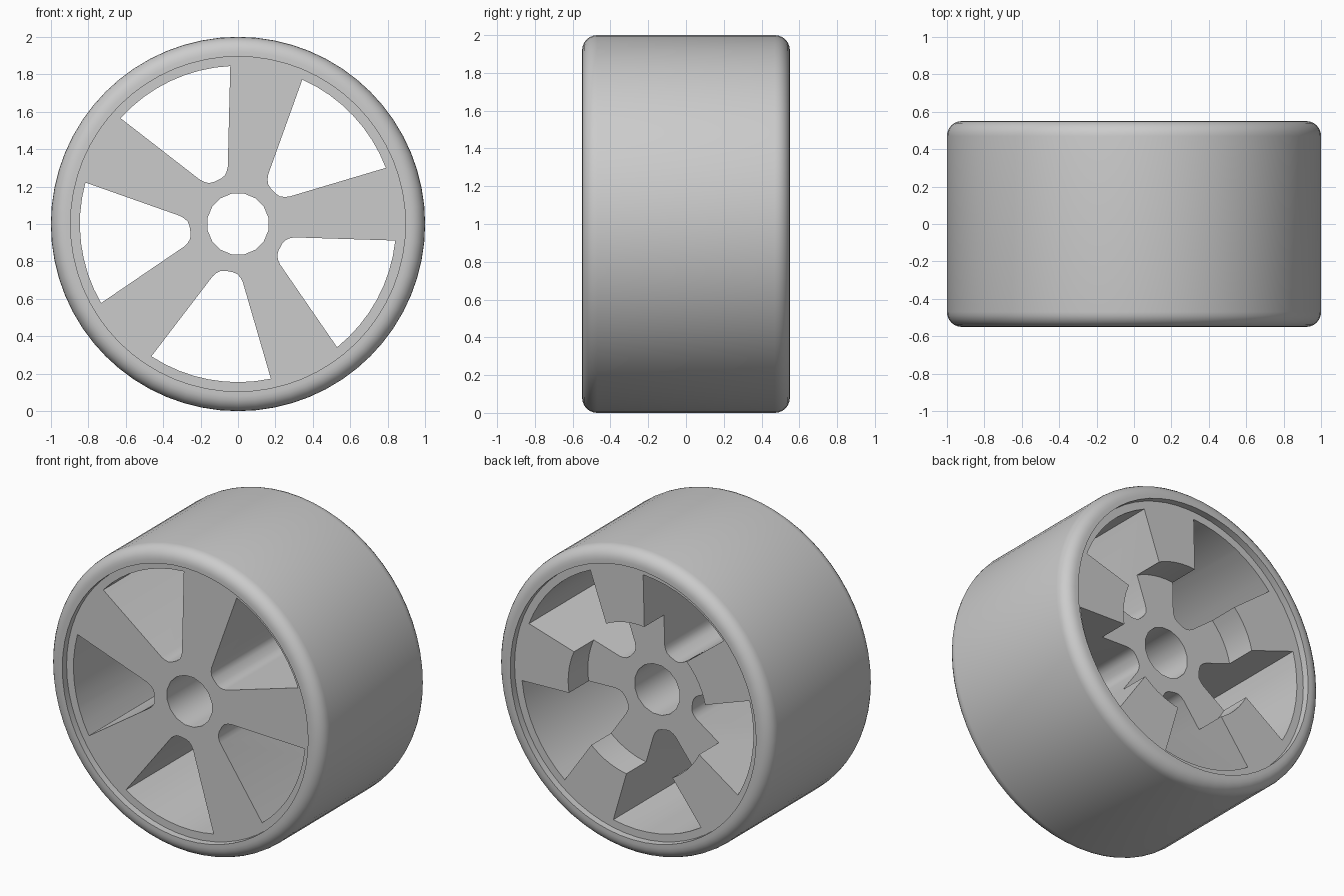
import bpy, bmesh, math
from mathutils import Matrix, Vector

if "Cube" in bpy.data.objects:
    bpy.data.objects.remove(bpy.data.objects["Cube"])

AXLE = Matrix.Translation((0, 0, 1))
SIDES = 64

grey = bpy.data.materials.new("plain grey")
grey.use_nodes = True
grey.diffuse_color = (0.6, 0.6, 0.6, 1)
grey.node_tree.nodes["Principled BSDF"].inputs["Base Color"].default_value = (0.6, 0.6, 0.6, 1)


def make_object(name, bm):
    bmesh.ops.recalc_face_normals(bm, faces=bm.faces[:])
    bm.transform(AXLE)
    mesh = bpy.data.meshes.new(name)
    bm.to_mesh(mesh)
    bm.free()
    mesh.materials.append(grey)
    obj = bpy.data.objects.new(name, mesh)
    bpy.context.collection.objects.link(obj)
    return obj


def lathe(name, profile, sides):
    """Turn a closed (radius, y) profile around the axle."""
    bm = bmesh.new()
    rings = []
    for i in range(sides):
        a = math.tau * i / sides
        rings.append([bm.verts.new((r * math.cos(a), y, r * math.sin(a))) for r, y in profile])
    n = len(profile)
    for i in range(sides):
        p, q = rings[i], rings[(i + 1) % sides]
        for k in range(n):
            bm.faces.new((p[k], p[(k + 1) % n], q[(k + 1) % n], q[k]))
    return make_object(name, bm)


def prism(name, outline, y0, y1):
    """Extrude an (x, z) outline along the axle."""
    bm = bmesh.new()
    face = bm.faces.new([bm.verts.new((x, y0, z)) for x, z in outline])
    new = bmesh.ops.extrude_face_region(bm, geom=[face])["geom"]
    verts = [v for v in new if isinstance(v, bmesh.types.BMVert)]
    bmesh.ops.translate(bm, vec=(0, y1 - y0, 0), verts=verts)
    return make_object(name, bm)


def circle(radius, sides, offset=0.0):
    return [(radius * math.cos(math.tau * (i + offset) / sides),
             radius * math.sin(math.tau * (i + offset) / sides)) for i in range(sides)]


def shade(obj):
    bpy.ops.object.select_all(action='DESELECT')
    obj.select_set(True)
    bpy.context.view_layer.objects.active = obj
    bpy.ops.object.shade_smooth_by_angle(angle=math.radians(30))


# Tyre: smooth tread with rounded shoulders
shoulder = [(0.92 + 0.08 * math.cos(t * math.pi / 12), 0.47 + 0.08 * math.sin(t * math.pi / 12))
            for t in range(7)]
front_half = [(0.895, -0.55)] + [(r, -y) for r, y in reversed(shoulder)]
back_half = shoulder + [(0.895, 0.55)]
tyre = lathe("tyre", front_half + back_half, SIDES)
shade(tyre)

# Hub: solid disc set slightly inside the tyre
hub = prism("hub", circle(0.9, SIDES), -0.505, 0.505)

# Window outline: rounded inner end, straight sides, curved outer end
side = [(0.258, 0.02), (0.264, 0.046), (0.28, 0.066), (0.30, 0.082)]
outer = [(0.845 * math.cos(a), 0.845 * math.sin(a))
         for a in (math.radians(22.6) * k / 4 for k in range(4, -5, -1))]
window = side + outer + [(u, -v) for u, v in reversed(side)]

cutters = []
for i in range(5):
    turn = Matrix.Rotation(math.radians(43.4 + 72 * i), 2)
    cutters.append(prism("window_cutter", [tuple(turn @ Vector(p)) for p in window], -1, 1))

# Axle hole and the round recess in the back
cutters.append(prism("hole_cutter", circle(0.166, 16, 0.5), -1, 1))
cutters.append(prism("recess_cutter", circle(0.505, SIDES), 0.3, 1))

bpy.context.view_layer.objects.active = hub
for cutter in cutters:
    mod = hub.modifiers.new("cut", 'BOOLEAN')
    mod.operation = 'DIFFERENCE'
    mod.solver = 'EXACT'
    mod.object = cutter
    bpy.ops.object.modifier_apply(modifier=mod.name)
    bpy.data.objects.remove(cutter)
shade(hub)
